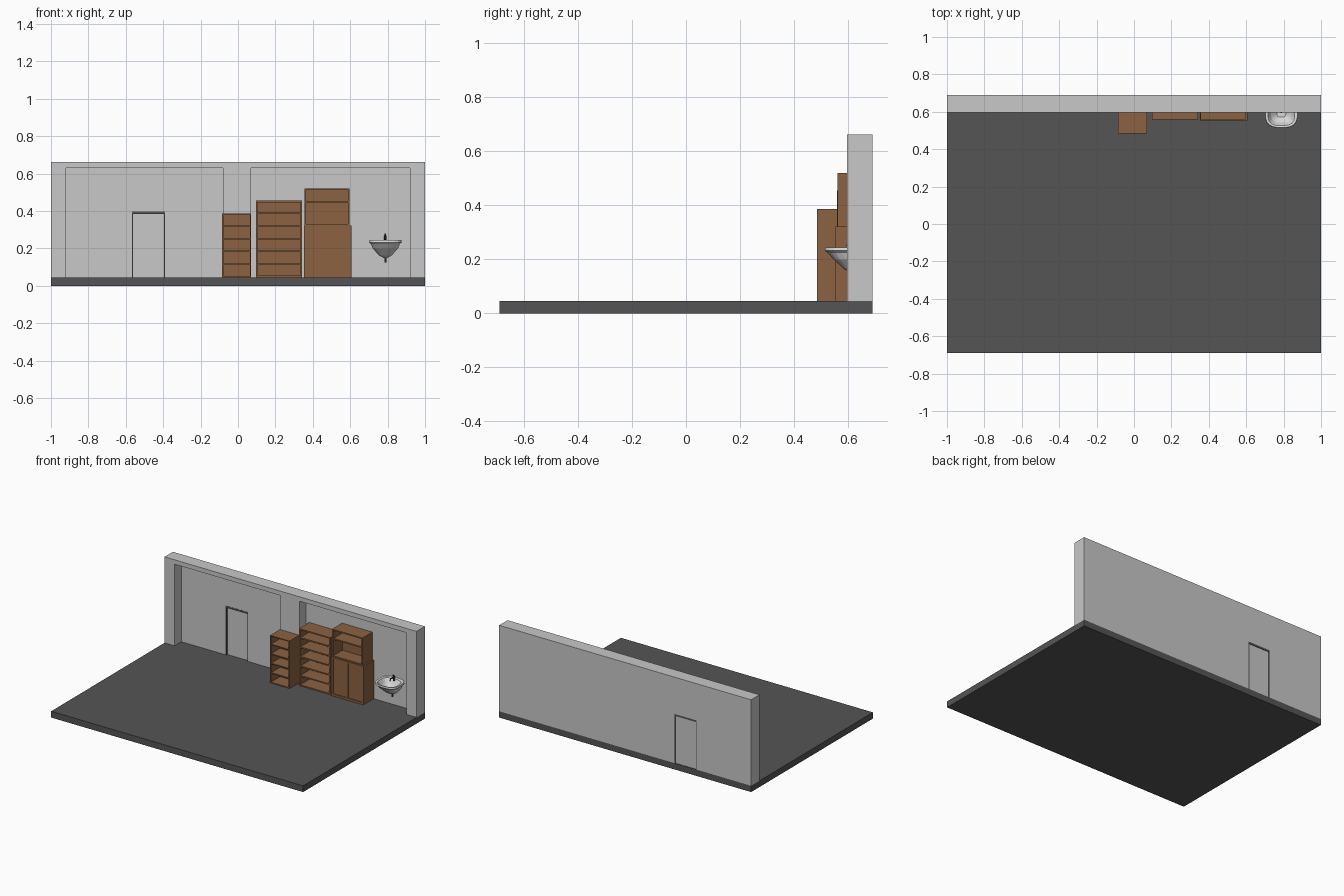
import bpy, bmesh, math
from mathutils import Vector

if "Cube" in bpy.data.objects:
    bpy.data.objects.remove(bpy.data.objects["Cube"])


def material(name, rgb):
    m = bpy.data.materials.new(name)
    m.diffuse_color = (*rgb, 1)
    m.use_nodes = True
    m.node_tree.nodes["Principled BSDF"].inputs["Base Color"].default_value = m.diffuse_color
    return m


FLOOR = material("dark grey", (0.09, 0.09, 0.09))
WALL = material("light grey", (0.58, 0.58, 0.58))
WOOD = material("brown wood", (0.26, 0.122, 0.053))
CERAMIC = material("white ceramic", (0.7, 0.7, 0.7))
METAL = material("dark metal", (0.05, 0.05, 0.05))


def finish(bm, name, mat):
    bmesh.ops.recalc_face_normals(bm, faces=bm.faces)
    me = bpy.data.meshes.new(name)
    bm.to_mesh(me)
    bm.free()
    me.materials.append(mat)
    ob = bpy.data.objects.new(name, me)
    bpy.context.collection.objects.link(ob)
    return ob


def add_box(bm, x0, x1, y0, y1, z0, z1):
    vs = bmesh.ops.create_cube(bm, size=1)["verts"]
    for v in vs:
        v.co = Vector((x0 if v.co.x < 0 else x1,
                       y0 if v.co.y < 0 else y1,
                       z0 if v.co.z < 0 else z1))


def boxes(name, mat, *dims):
    bm = bmesh.new()
    for d in dims:
        add_box(bm, *d)
    return finish(bm, name, mat)


def extrude_xz(name, mat, pts, y0, y1):
    """Flat outline in x/z pushed from y0 to y1."""
    bm = bmesh.new()
    f = bm.faces.new([bm.verts.new((x, y0, z)) for x, z in pts])
    r = bmesh.ops.extrude_face_region(bm, geom=[f])
    for v in r["geom"]:
        if isinstance(v, bmesh.types.BMVert):
            v.co.y = y1
    return finish(bm, name, mat)


G, TOP = 0.045, 0.662          # floor surface, wall top
YF, YP, YB = 0.595, 0.672, 0.69  # wall front, recess back, wall back

# Floor slab
boxes("floor", FLOOR, (-1, 1, -0.69, 0.69, 0, G))

# Wall frame with two recesses, and thin back panel with a door opening
extrude_xz("wall_frame", WALL, [
    (-1, G), (-0.92, G), (-0.92, 0.63), (-0.08, 0.63), (-0.08, G), (0.07, G),
    (0.07, 0.63), (0.92, 0.63), (0.92, G), (1, G), (1, TOP), (-1, TOP)], YF, YP)
DL, DR, DT = -0.568, -0.39, 0.398
extrude_xz("wall_panel", WALL, [
    (-1, G), (DL, G), (DL, DT), (DR, DT), (DR, G), (1, G), (1, TOP), (-1, TOP)],
    YP, YB)

# Door frame and recessed door leaf
J = 0.006
extrude_xz("door_frame", FLOOR, [
    (DL, G), (DL + J, G), (DL + J, DT - 0.013), (DR - J, DT - 0.013),
    (DR - J, G), (DR, G), (DR, DT), (DL, DT)], YP - 0.001, YB)
boxes("door_leaf", WALL, (DL + J, DR - J, 0.683, 0.686, G, DT - 0.013))


def bookcase(name, x0, x1, y0, y1, z0, z1, boards, t=0.007):
    """Open case: two sides, back, top, bottom and shelf boards."""
    dims = [(x0, x0 + t, y0, y1, z0, z1), (x1 - t, x1, y0, y1, z0, z1),
            (x0 + t, x1 - t, y1 - t, y1, z0, z1),
            (x0 + t, x1 - t, y0, y1 - t, z1 - t, z1),
            (x0 + t, x1 - t, y0, y1 - t, z0, z0 + t)]
    dims += [(x0 + t, x1 - t, y0 + 0.002, y1 - t, z - t / 2, z + t / 2) for z in boards]
    return boxes(name, WOOD, *dims)


# Shelving units
LEVELS = [0.116, 0.184, 0.252, 0.32]
bookcase("narrow_bookcase", -0.085, 0.07, 0.485, YF, G, 0.386, LEVELS)
bookcase("wide_bookcase", 0.095, 0.342, 0.558, YP, G, 0.455, LEVELS + [0.388], 0.009)
bookcase("cabinet_hutch", 0.355, 0.597, 0.56, YP, 0.322, 0.52, [0.45], 0.009)

# Cupboard base with two inset doors
boxes("cupboard_base", WOOD,
      (0.352, 0.366, 0.553, YP, G, 0.322), (0.593, 0.607, 0.553, YP, G, 0.322),
      (0.366, 0.593, 0.553, YP, 0.311, 0.322), (0.366, 0.593, 0.553, YP, G, 0.06),
      (0.475, 0.484, 0.553, YP, 0.06, 0.311))
for name, x0, x1 in (("left_door", 0.366, 0.475), ("right_door", 0.484, 0.593)):
    boxes("cupboard_" + name, WOOD, (x0, x1, 0.56, 0.572, 0.06, 0.311))

# Wash basin: lofted rings, outside from drain up to rim, then down the bowl
SX, SY, N = 0.788, 0.595, 20
rings = [  # half width, half depth, z, y offset
    (0.012, 0.012, 0.150, 0.03), (0.035, 0.035, 0.163, 0.025),
    (0.068, 0.062, 0.200, 0.012), (0.078, 0.074, 0.224, 0.003),
    (0.088, 0.082, 0.232, 0), (0.086, 0.080, 0.244, 0),
    (0.072, 0.064, 0.242, -0.006), (0.055, 0.048, 0.212, -0.006),
    (0.025, 0.024, 0.185, 0)]
bm = bmesh.new()
loops = []
for rx, ry, z, oy in rings:
    loop = []
    for i in range(N):
        a = 2 * math.pi * (i + 0.5) / N
        c, s = math.cos(a), math.sin(a)
        px = math.copysign(abs(c) ** 0.75, c) * rx
        py = math.copysign(abs(s) ** 0.65, s) * ry
        loop.append(bm.verts.new((SX + px, min(SY + oy + py, YP), z)))
    loops.append(loop)
for a, b in zip(loops, loops[1:]):
    for i in range(N):
        j = (i + 1) % N
        bm.faces.new((a[i], a[j], b[j], b[i]))
bm.faces.new(loops[0])
bm.faces.new(loops[-1])
finish(bm, "wash_basin", CERAMIC)


def tube(name, pts, radius):
    cu = bpy.data.curves.new(name, "CURVE")
    cu.dimensions = "3D"
    cu.bevel_depth = radius
    cu.bevel_resolution = 1
    cu.use_fill_caps = True
    sp = cu.splines.new("POLY")
    sp.points.add(len(pts) - 1)
    for p, co in zip(sp.points, pts):
        p.co = (*co, 1)
    cu.materials.append(METAL)
    ob = bpy.data.objects.new(name, cu)
    bpy.context.collection.objects.link(ob)


# Tap and waste pipe
tube("tap_body", [(SX, 0.642, 0.235), (SX, 0.642, 0.268)], 0.007)
tube("tap_spout", [(SX, 0.645, 0.258), (SX, 0.605, 0.262), (SX, 0.596, 0.248)], 0.005)
tube("tap_lever", [(SX, 0.642, 0.268), (SX, 0.63, 0.278)], 0.004)
tube("waste_pipe", [(SX, 0.625, 0.125), (SX, 0.625, 0.156)], 0.006)
